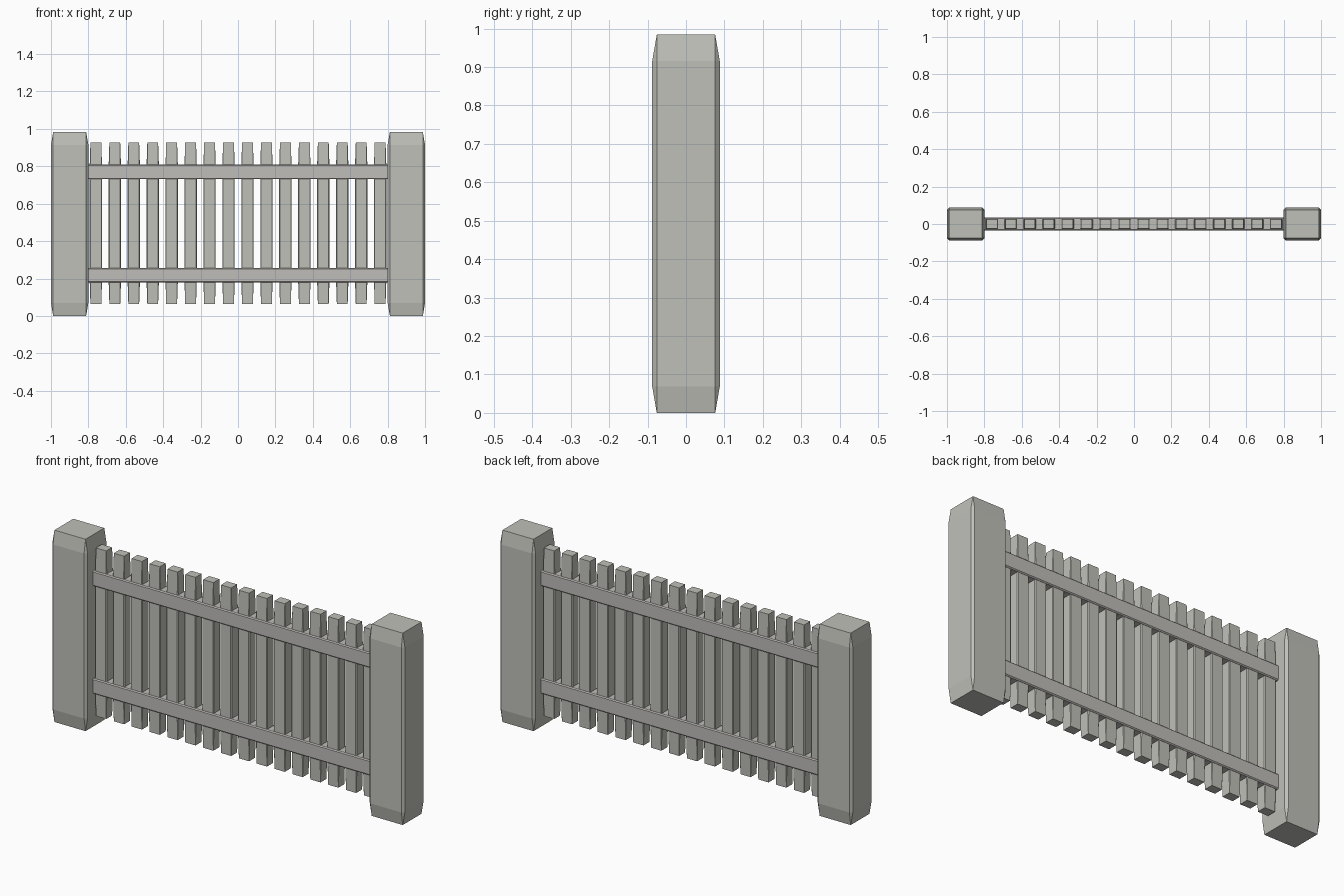
import bpy
import bmesh

cube = bpy.data.objects.get("Cube")
if cube:
    bpy.data.objects.remove(cube, do_unlink=True)


def make_material(name, colour):
    mat = bpy.data.materials.new(name)
    mat.use_nodes = True
    mat.diffuse_color = colour
    mat.node_tree.nodes["Principled BSDF"].inputs["Base Color"].default_value = colour
    return mat


stone = make_material("warm grey stone", (0.53, 0.53, 0.49, 1))
rail_grey = make_material("rail grey", (0.53, 0.51, 0.49, 1))


def chamfered_bar(name, centre, half, cut, taper, axis, mat):
    """Bar with chamfered long edges whose ends taper to plain rectangles."""
    hx, hy, hl = half
    ix, iy = hx - cut, hy - cut
    octagon = [(hx, -iy), (hx, iy), (ix, hy), (-ix, hy),
               (-hx, iy), (-hx, -iy), (-ix, -hy), (ix, -hy)]
    # Each rectangle corner is shared by two octagon corners
    rectangle = [(ix, -iy), (ix, iy), (ix, iy), (-ix, iy),
                 (-ix, iy), (-ix, -iy), (-ix, -iy), (ix, -iy)]
    levels = [(rectangle, -hl), (octagon, taper - hl),
              (octagon, hl - taper), (rectangle, hl)]
    bm = bmesh.new()
    rings = []
    for outline, h in levels:
        points = [(x, y, h) if axis == "z" else (h, x, y) for x, y in outline]
        rings.append([bm.verts.new(p) for p in points])
    for low, high in zip(rings, rings[1:]):
        for i in range(8):
            j = (i + 1) % 8
            bm.faces.new((low[i], low[j], high[j], high[i]))
    bm.faces.new(rings[0][::-1])
    bm.faces.new(rings[-1])
    bmesh.ops.remove_doubles(bm, verts=bm.verts[:], dist=0.0001)
    bmesh.ops.recalc_face_normals(bm, faces=bm.faces[:])
    mesh = bpy.data.meshes.new(name)
    bm.to_mesh(mesh)
    bm.free()
    mesh.materials.append(mat)
    obj = bpy.data.objects.new(name, mesh)
    obj.location = centre
    bpy.context.collection.objects.link(obj)
    return obj


# End posts
for side, x in (("left", 0.9), ("right", -0.9)):
    chamfered_bar(side + "_post", (x, 0, 0.492), (0.1, 0.088, 0.492),
                  0.012, 0.069, "z", stone)

# Upright pickets
count = 16
for i in range(count):
    x = -0.76 + 1.52 * i / (count - 1)
    chamfered_bar(f"picket_{i + 1}", (x, 0, 0.495), (0.033, 0.028, 0.431),
                  0.004, 0.12, "z", stone)

# Horizontal rails
for name, z in (("lower_rail", 0.218), ("upper_rail", 0.77)):
    chamfered_bar(name, (0, 0, z), (0.034, 0.039, 0.805),
                  0.005, 0.004, "x", rail_grey)
